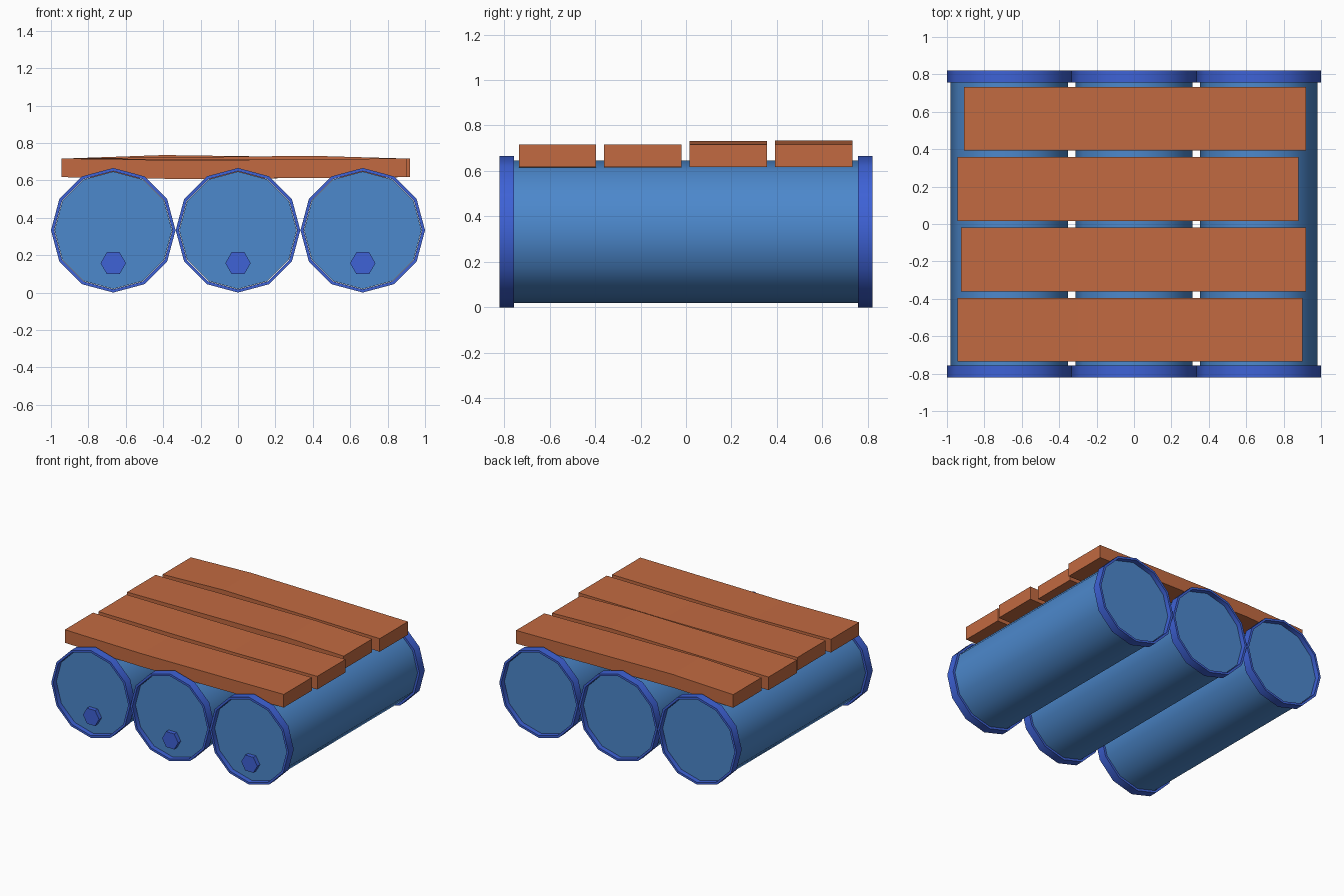
import bpy, bmesh, math

if "Cube" in bpy.data.objects:
    bpy.data.objects.remove(bpy.data.objects["Cube"])


def material(name, rgb):
    m = bpy.data.materials.new(name)
    lin = [((c / 255 + 0.055) / 1.055) ** 2.4 for c in rgb]
    m.diffuse_color = (*lin, 1)
    m.use_nodes = True
    m.node_tree.nodes["Principled BSDF"].inputs["Base Color"].default_value = m.diffuse_color
    return m


BLUE = material("barrel blue", (76, 136, 204))
RIM = material("rim blue", (62, 98, 214))
WOOD = material("plank wood", (194, 106, 65))


def finish(name, bm, mat, smooth=False):
    bmesh.ops.recalc_face_normals(bm, faces=bm.faces)
    me = bpy.data.meshes.new(name)
    bm.to_mesh(me)
    bm.free()
    me.materials.append(mat)
    ob = bpy.data.objects.new(name, me)
    bpy.context.collection.objects.link(ob)
    if smooth:
        bpy.ops.object.select_all(action='DESELECT')
        ob.select_set(True)
        bpy.context.view_layer.objects.active = ob
        bpy.ops.object.shade_smooth_by_angle(angle=math.radians(40))
    return ob


def lathe(name, x, z, profile, sides, mat, closed=False, smooth=False):
    """Turn (radius, y) points around an axis along y; cap or close the ends."""
    bm = bmesh.new()
    rings = []
    for r, y in profile:
        rings.append([bm.verts.new((x + r * math.cos(2 * math.pi * i / sides), y,
                                    z + r * math.sin(2 * math.pi * i / sides)))
                      for i in range(sides)])
    pairs = list(zip(rings, rings[1:]))
    if closed:
        pairs.append((rings[-1], rings[0]))
    else:
        bm.faces.new(rings[0])
        bm.faces.new(rings[-1])
    for a, b in pairs:
        for i in range(sides):
            j = (i + 1) % sides
            bm.faces.new((a[i], a[j], b[j], b[i]))
    return finish(name, bm, mat, smooth)


# Three barrels side by side, each with two raised rims and a front plug
R, BODY, END = 0.333, 0.314, 0.82
for n, x in zip(("left", "middle", "right"), (-0.667, 0, 0.667)):
    lathe(n + "_barrel", x, R, [(BODY, -0.785), (BODY, 0.785)], 12, BLUE, smooth=True)
    for side, s in (("front", -1), ("back", 1)):
        a, b = s * 0.757, s * END
        lathe(f"{n}_{side}_rim", x, R,
              [(R, a), (R, b), (BODY + 0.002, b), (BODY + 0.002, a)],
              12, RIM, closed=True, smooth=True)
    lathe(n + "_plug", x, 0.157, [(0.068, -0.817), (0.068, -0.77)], 6, RIM)


# Slightly bent planks: x range, y range, bend position and bend height
def plank(name, x0, x1, y0, y1, bend_x, bend_z):
    bm = bmesh.new()
    outline = [(x0, 0.617), (bend_x, 0.617 + bend_z), (x1, 0.617),
               (x1, 0.717), (bend_x, 0.717 + bend_z), (x0, 0.717)]
    f, b = [[bm.verts.new((x, y, z)) for x, z in outline] for y in (y0, y1)]
    bm.faces.new(f)
    bm.faces.new(b)
    for i in range(6):
        j = (i + 1) % 6
        bm.faces.new((f[i], f[j], b[j], b[i]))
    finish(name, bm, WOOD)


plank("plank_front", -0.945, 0.90, -0.735, -0.395, -0.30, -0.010)
plank("plank_front_middle", -0.925, 0.92, -0.36, -0.02, 0.20, -0.006)
plank("plank_back_middle", -0.945, 0.88, 0.015, 0.357, 0.40, 0.014)
plank("plank_back", -0.91, 0.92, 0.392, 0.732, -0.40, 0.018)
